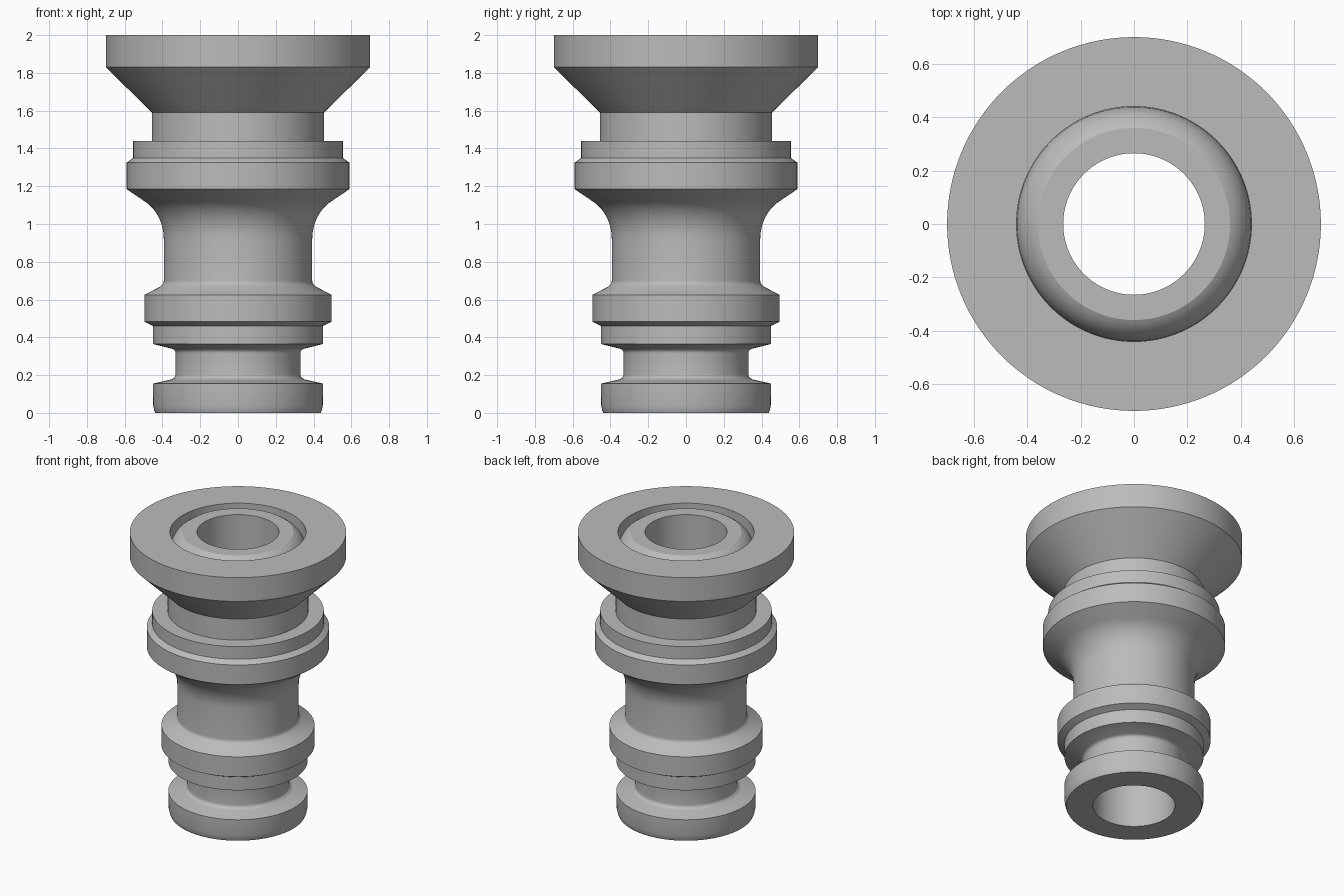
import bpy, bmesh, math

cube = bpy.data.objects.get("Cube")
if cube:
    bpy.data.objects.remove(cube, do_unlink=True)

SEGMENTS = 128


def arc(cx, cz, rx, rz, start, end, steps):
    """Points on an elliptical arc, angles in degrees."""
    angles = [math.radians(start + (end - start) * i / steps) for i in range(steps + 1)]
    return [(cx + rx * math.cos(a), cz + rz * math.sin(a)) for a in angles]


def lathe(name, profile, material):
    """Spin a closed (radius, height) profile around the z axis."""
    bm = bmesh.new()
    rings = []
    for r, z in profile:
        rings.append([bm.verts.new((r * math.cos(math.tau * i / SEGMENTS),
                                    r * math.sin(math.tau * i / SEGMENTS), z))
                      for i in range(SEGMENTS)])
    for low, high in zip(rings, rings[1:] + rings[:1]):
        for i in range(SEGMENTS):
            j = (i + 1) % SEGMENTS
            bm.faces.new((low[i], low[j], high[j], high[i]))
    bmesh.ops.recalc_face_normals(bm, faces=bm.faces[:])
    mesh = bpy.data.meshes.new(name)
    bm.to_mesh(mesh)
    bm.free()
    mesh.materials.append(material)
    obj = bpy.data.objects.new(name, mesh)
    bpy.context.collection.objects.link(obj)
    bpy.ops.object.select_all(action="DESELECT")
    obj.select_set(True)
    bpy.context.view_layer.objects.active = obj
    bpy.ops.object.shade_smooth_by_angle(angle=math.radians(22))
    return obj


grey = bpy.data.materials.new("grey")
grey.use_nodes = True
grey.diffuse_color = (0.5, 0.5, 0.5, 1)
grey.node_tree.nodes["Principled BSDF"].inputs["Base Color"].default_value = (0.5, 0.5, 0.5, 1)

# Foot with a rounded lower edge
profile = [(0.265, 0), (0.438, 0), (0.443, 0.012), (0.449, 0.04), (0.45, 0.155)]
# Seal groove with filleted corners
profile += [(0.35, 0.178)] + arc(0.355, 0.205, 0.025, 0.025, 250, 180, 5)
profile += arc(0.355, 0.315, 0.025, 0.025, 180, 110, 5) + [(0.45, 0.365)]
# Stepped lower collar
profile += [(0.45, 0.46), (0.495, 0.483), (0.495, 0.625), (0.415, 0.667)]
profile += arc(0.423, 0.7, 0.03, 0.03, 235, 180, 5)
# Waist flaring out to the upper collar
profile += arc(0.593, 0.92, 0.2, 0.23, 180, 118, 12) + [(0.59, 1.185)]
# Stepped upper collar
profile += [(0.59, 1.325), (0.555, 1.35), (0.555, 1.44), (0.455, 1.44)]
# Neck and conical flange
profile += [(0.455, 1.59), (0.7, 1.83), (0.7, 2), (0.44, 2), (0.44, 1.86)]
# Rounded inner lip around the bore
profile += arc(0.293, 1.87, 0.146, 0.146, 0, 63, 12) + [(0.36, 2), (0.265, 2)]

lathe("hose_connector", profile, grey)
